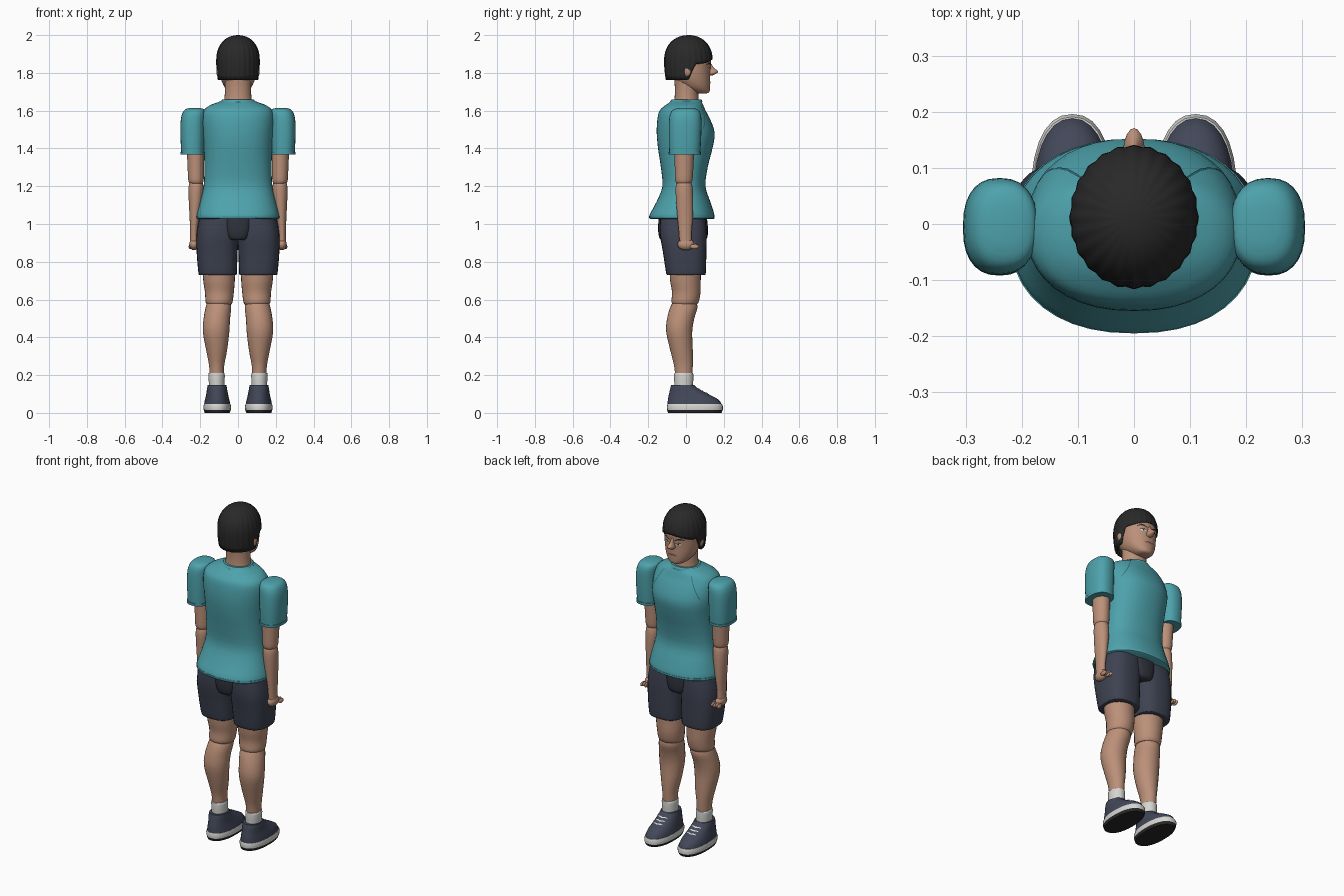
import bpy, bmesh
from math import sin, cos, pi
from mathutils import Vector
from mathutils.bvhtree import BVHTree

cube = bpy.data.objects.get("Cube")
if cube:
    bpy.data.objects.remove(cube, do_unlink=True)


def material(name, *rgb):
    m = bpy.data.materials.new(name)
    m.use_nodes = True
    m.diffuse_color = (*rgb, 1)
    b = m.node_tree.nodes["Principled BSDF"]
    b.inputs["Base Color"].default_value = (*rgb, 1)
    b.inputs["Roughness"].default_value = 0.8
    return m


TEAL = material("teal cloth", .075, .36, .41)
SEAM = material("dark teal seam", .03, .15, .18)
SKIN = material("skin", .5, .28, .19)
LIP = material("lip", .36, .15, .11)
SHORTS = material("navy cloth", .048, .055, .083)
DARK = material("dark navy cloth", .028, .032, .045)
SHOE = material("slate shoe", .055, .064, .1)
WHITE = material("off white", .66, .67, .64)
BLACK = material("near black", .022, .022, .022)


def make(name, verts, faces, mat, angle=0.8):
    me = bpy.data.meshes.new(name)
    me.from_pydata(verts, [], faces)
    bm = bmesh.new()
    bm.from_mesh(me)
    bmesh.ops.recalc_face_normals(bm, faces=bm.faces)
    bm.to_mesh(me)
    bm.free()
    me.materials.append(mat)
    for p in me.polygons:
        p.use_smooth = True
    me.set_sharp_from_angle(angle=angle)
    ob = bpy.data.objects.new(name, me)
    bpy.context.collection.objects.link(ob)
    return ob


def spline(rows, sub):
    """Catmull-Rom interpolation of rows of numbers."""
    out = []
    for i in range(len(rows) - 1):
        a, b, c, d = (rows[max(i - 1, 0)], rows[i], rows[i + 1],
                      rows[min(i + 2, len(rows) - 1)])
        for k in range(sub):
            t = k / sub
            out.append([q + t / 2 * (r - p + t * (2*p - 5*q + 4*r - s + t * (3*(q - r) + s - p)))
                        for p, q, r, s in zip(a, b, c, d)])
    return out + [list(rows[-1])]


def loft(name, rows, mat, power=2.0, sides=28, sub=3, flip=1):
    """Skin of rounded sections, each row being z, x0, x1, y0, y1."""
    rings = spline(rows, sub)
    verts, faces = [], []
    for z, x0, x1, y0, y1 in rings:
        for j in range(sides):
            a = 2 * pi * j / sides
            c, s = cos(a), sin(a)
            u = abs(c) ** (2 / power) * (1 if c > 0 else -1)
            v = abs(s) ** (2 / power) * (1 if s > 0 else -1)
            verts.append((flip * ((x0 + x1) / 2 + u * (x1 - x0) / 2),
                          (y0 + y1) / 2 + v * (y1 - y0) / 2, z))
    for i in range(len(rings) - 1):
        for j in range(sides):
            k = (j + 1) % sides
            faces.append((i*sides + j, i*sides + k, (i+1)*sides + k, (i+1)*sides + j))
    faces.append(tuple(range(sides)))
    faces.append(tuple(range(len(verts) - sides, len(verts))))
    return make(name, verts, faces, mat)


def pair(name, rows, mat, **kw):
    return [loft(side + name, rows, mat, flip=f, **kw) for side, f in (("left_", 1), ("right_", -1))]


def ball(name, centre, size, mat, segs=16):
    bm = bmesh.new()
    bmesh.ops.create_uvsphere(bm, u_segments=segs, v_segments=segs // 2, radius=1)
    verts = [tuple(centre[i] + v.co[i] * size[i] for i in range(3)) for v in bm.verts]
    faces = [tuple(v.index for v in f.verts) for f in bm.faces]
    bm.free()
    return make(name, verts, faces, mat)


def strip(name, target, path, width, mat, down=False, lift=.002):
    """Thin plate laid on a surface, seen from the front or from above."""
    me = target.data
    tree = BVHTree.FromPolygons([v.co for v in me.vertices], [p.vertices for p in me.polygons])
    verts = []
    n = len(path) - 1
    for i, (x, h) in enumerate(path):
        w = width * (.4 if i in (0, n) else 1) / 2
        for e in (-w, w):
            start = Vector((x, h + e, 1)) if down else Vector((x, 1, h + e))
            ray = Vector((0, 0, -1)) if down else Vector((0, -1, 0))
            hit = tree.ray_cast(start, ray)[0]
            verts.append((hit or start + ray) - ray * lift)
    return make(name, verts, [(2*i, 2*i + 1, 2*i + 3, 2*i + 2) for i in range(n)], mat)


# Shirt body, collar and lower hem
shirt = loft("shirt_body", [
    (1.03, -.215, .215, -.192, .148), (1.05, -.218, .218, -.192, .15),
    (1.12, -.2, .2, -.155, .128), (1.2, -.182, .182, -.125, .103), (1.3, -.178, .178, -.133, .115),
    (1.4, -.182, .182, -.148, .14), (1.48, -.19, .19, -.155, .152), (1.55, -.192, .192, -.152, .13),
    (1.6, -.182, .182, -.14, .104), (1.628, -.15, .15, -.11, .092), (1.643, -.11, .11, -.088, .085),
    (1.655, -.082, .082, -.075, .078)], TEAL, power=2.25, sides=40)
loft("shirt_hem", [(1.027, -.213, .213, -.19, .146), (1.032, -.221, .221, -.195, .152),
                   (1.043, -.221, .221, -.195, .152)], TEAL, power=2.25, sides=40, sub=1)
loft("collar", [(1.638, -.09, .09, -.085, .085), (1.65, -.09, .09, -.083, .086),
                (1.66, -.082, .082, -.075, .08)], TEAL)

# Sleeves with cuffs
pair("sleeve", [(1.37, .178, .3, -.088, .075), (1.45, .176, .304, -.091, .08),
                (1.54, .174, .304, -.09, .082), (1.585, .172, .295, -.083, .077),
                (1.606, .178, .28, -.066, .062), (1.614, .2, .258, -.035, .035)], TEAL, power=2.4)
pair("cuff", [(1.367, .175, .304, -.091, .078), (1.382, .174, .305, -.092, .079)], TEAL, power=2.4, sub=1)

# Arms
pair("upper_arm", [(1.215, .187, .256, -.05, .027), (1.23, .182, .263, -.057, .034),
                   (1.28, .18, .266, -.059, .038), (1.42, .178, .272, -.062, .045)], SKIN)
pair("forearm", [(.9, .212, .254, -.034, .03), (.96, .212, .254, -.038, .03),
                 (1.03, .203, .256, -.045, .036), (1.13, .187, .261, -.053, .038),
                 (1.2, .183, .261, -.054, .034), (1.235, .195, .25, -.04, .02)], SKIN)
for side, f in (("left", 1), ("right", -1)):
    ball(side + "_palm", (f * .233, .0, .892), (.025, .045, .031), SKIN)
    for i in range(4):
        ball(f"{side}_finger_{i + 1}", (f * (.213 + i * .0135), .045, .884 - .004 * (i % 2)),
             (.008, .024, .013), SKIN, 10)
    ball(side + "_thumb", (f * .21, .028, .898), (.009, .026, .01), SKIN, 10)

# Shorts
pair("shorts_leg", [(.73, .008, .205, -.1, .1), (.745, .006, .21, -.106, .105),
                    (.85, .002, .219, -.122, .108), (.95, -.004, .219, -.138, .109),
                    (1.06, -.01, .2, -.135, .1)], SHORTS, power=2.7)
loft("shorts_yoke", [(.915, -.05, .05, -.13, .1), (.93, -.066, .066, -.142, .113),
                     (.98, -.082, .082, -.148, .116), (1.06, -.095, .095, -.142, .108)], DARK, power=3.2)

# Legs and socks
pair("thigh", [(.575, .035, .165, -.07, .058), (.59, .028, .172, -.077, .068),
               (.64, .022, .175, -.074, .077), (.7, .017, .184, -.084, .078),
               (.78, .015, .19, -.088, .08)], SKIN)
pair("calf", [(.18, .073, .15, -.057, .033), (.25, .073, .153, -.063, .036),
              (.33, .058, .168, -.083, .036), (.43, .046, .186, -.105, .033),
              (.5, .042, .182, -.1, .044), (.56, .036, .171, -.083, .061),
              (.6, .045, .16, -.06, .05)], SKIN)
pair("sock", [(.11, .072, .152, -.06, .036), (.2, .07, .156, -.063, .039),
              (.212, .074, .152, -.058, .034)], WHITE)

# Shoes, built from tread to laces
pair("tread", [(0, .044, .176, -.095, .188), (.016, .038, .182, -.1, .195)], BLACK, power=2.3, sub=1)
pair("sole", [(.016, .038, .182, -.1, .195), (.034, .036, .184, -.102, .196),
              (.046, .04, .18, -.098, .191)], WHITE, power=2.3, sub=1)
uppers = pair("shoe_upper", [(.042, .04, .18, -.098, .19), (.07, .046, .175, -.096, .172),
                             (.1, .053, .168, -.09, .118), (.128, .058, .164, -.084, .066),
                             (.148, .062, .16, -.078, .043)], SHOE, power=2.2)
for upper, f in zip(uppers, (1, -1)):
    for i in range(3):
        y = .07 + i * .022
        strip(f"{upper.name}_lace_{i + 1}", upper,
              [(f * (.111 + d), y - abs(d) * .3) for d in (-.03, -.015, 0, .015, .03)],
              .007, WHITE, down=True, lift=.003)

# Neck and head
loft("neck", [(1.62, -.08, .08, -.068, .074), (1.67, -.071, .071, -.06, .066),
              (1.74, -.07, .07, -.06, .064), (1.82, -.075, .075, -.07, .06)], SKIN)
face = loft("head", [
    (1.692, -.026, .026, .06, .112), (1.7, -.046, .046, .03, .124), (1.725, -.071, .071, -.02, .127),
    (1.76, -.088, .088, -.06, .128), (1.8, -.098, .098, -.085, .128), (1.84, -.102, .102, -.095, .13),
    (1.88, -.104, .104, -.098, .132), (1.93, -.09, .09, -.085, .115),
    (1.97, -.05, .05, -.04, .07)], SKIN, power=2.15, sides=40)
loft("nose", [(1.786, -.009, .009, .1, .14), (1.795, -.019, .019, .1, .158),
              (1.808, -.017, .017, .1, .171), (1.825, -.011, .011, .1, .15),
              (1.852, -.009, .009, .1, .131)], SKIN, sides=16)
for side, f in (("left", 1), ("right", -1)):
    ball(side + "_ear", (f * .102, .008, 1.808), (.013, .02, .029), SKIN)
    strip(side + "_eye", face, [(f * x, 1.82) for x in (.022, .03, .042, .053)], .013, WHITE)
    strip(side + "_iris", face, [(f * x, 1.82) for x in (.032, .037, .042)], .012, BLACK, lift=.004)
    strip(side + "_lash", face, [(f * .02, 1.822), (f * .037, 1.829), (f * .056, 1.823)], .005, BLACK, lift=.004)
    strip(side + "_brow", face, [(f * .016, 1.839), (f * .035, 1.848), (f * .052, 1.851), (f * .068, 1.843)],
          .009, BLACK, lift=.003)
    strip(side + "_shoulder_seam", shirt, [(f * (.088 + .075 * t), 1.628 - .13 * t)
                                           for t in (.0, .2, .4, .6, .8, 1)], .008, SEAM)
strip("lips", face, [(x, 1.752 - abs(x) * .1) for x in (-.03, -.015, 0, .015, .03)], .014, LIP, lift=.003)
strip("mouth_line", face, [(x, 1.752) for x in (-.028, 0, .028)], .003, BLACK, lift=.005)

# Ridged cap of hair, cut higher over the face
cols, levels = 96, 14
verts, faces = [], []
for i in range(levels + 1):
    for j in range(cols):
        a = 2 * pi * j / cols
        t = min(max((sin(a) + .05) / .4, 0), 1)
        low = 1.762 + .085 * t * t * (3 - 2 * t) + .025 * max(sin(a), 0) ** 4
        z = low + (2 - low) * sin(i / levels * pi / 2)
        h = (z - 1.865) / .135
        r = max(1 - h ** 2.2, 0) ** .47 if h > 0 else 1 - .13 * h * h
        r *= 1 + .014 * cos(24 * a)
        verts.append((.114 * r * cos(a), .0125 + .127 * r * sin(a), z))
for i in range(levels):
    for j in range(cols):
        k = (j + 1) % cols
        faces.append((i*cols + j, i*cols + k, (i+1)*cols + k, (i+1)*cols + j))
hair = make("hair", verts, faces, BLACK, 1.2)
bm = bmesh.new()
bm.from_mesh(hair.data)
bmesh.ops.remove_doubles(bm, verts=bm.verts, dist=.0002)
bmesh.ops.recalc_face_normals(bm, faces=bm.faces)
bm.to_mesh(hair.data)
bm.free()
shell = hair.modifiers.new("thickness", "SOLIDIFY")
shell.thickness = .014
shell.offset = -1
